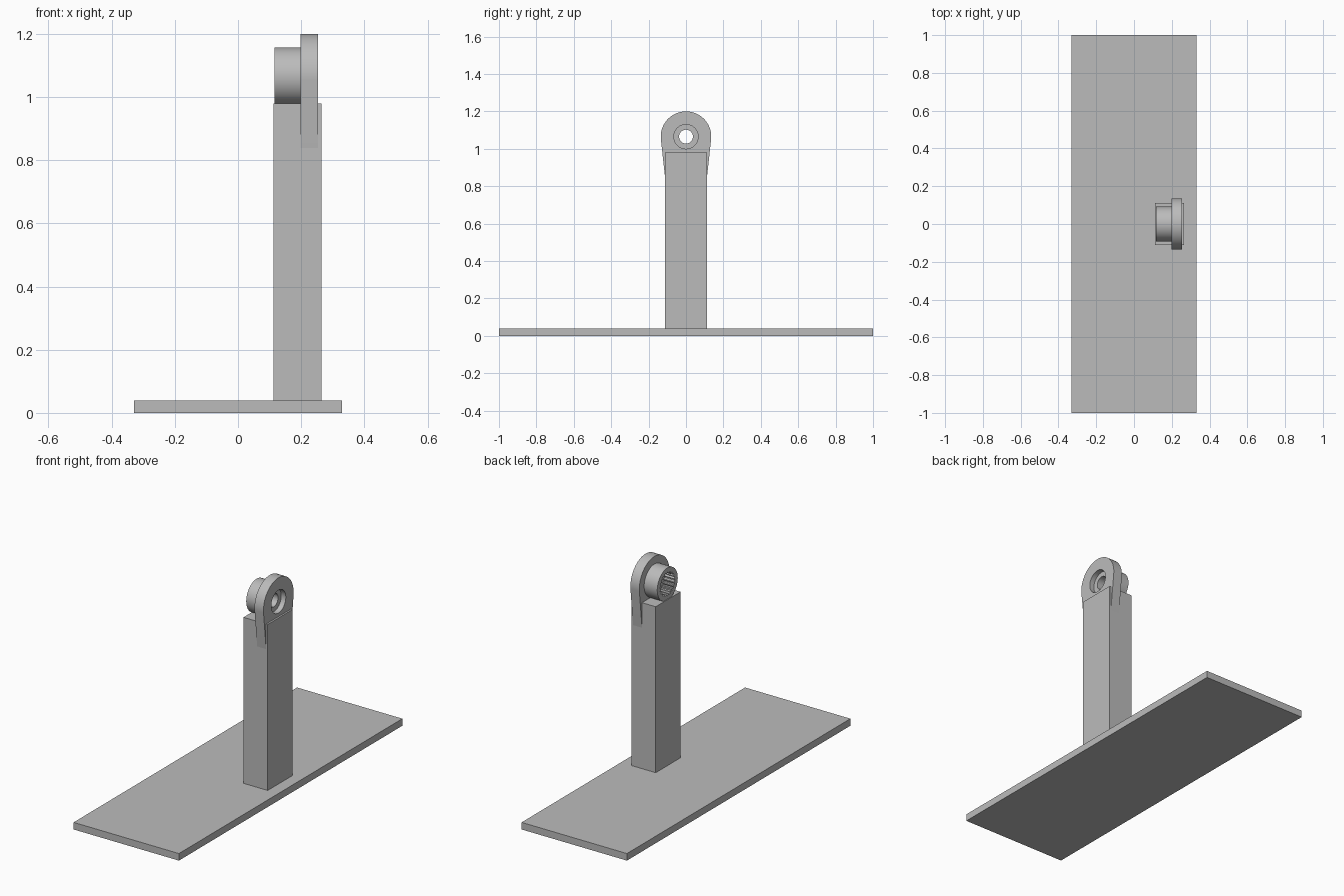
import bpy
import bmesh
from math import sin, cos, pi, radians

default_cube = bpy.data.objects.get("Cube")
if default_cube:
    bpy.data.objects.remove(default_cube, do_unlink=True)

grey = bpy.data.materials.new("plain grey")
grey.use_nodes = True
grey.diffuse_color = (0.5, 0.5, 0.5, 1)
grey.node_tree.nodes["Principled BSDF"].inputs["Base Color"].default_value = (0.5, 0.5, 0.5, 1)

AXIS_Z = 1.065  # height of the pivot axis


def prism(name, outline, x0, x1):
    """Extrude a (y, z) outline along x."""
    bm = bmesh.new()
    face = bm.faces.new([bm.verts.new((x0, y, z)) for y, z in outline])
    grown = bmesh.ops.extrude_face_region(bm, geom=[face])["geom"]
    bmesh.ops.translate(bm, vec=(x1 - x0, 0, 0),
                        verts=[v for v in grown if isinstance(v, bmesh.types.BMVert)])
    bmesh.ops.recalc_face_normals(bm, faces=bm.faces)
    mesh = bpy.data.meshes.new(name)
    bm.to_mesh(mesh)
    bm.free()
    mesh.materials.append(grey)
    obj = bpy.data.objects.new(name, mesh)
    bpy.context.collection.objects.link(obj)
    return obj


def arc(radius, start=0, end=2 * pi, count=64, closed=True):
    steps = count if closed else count - 1
    return [(radius * cos(start + (end - start) * i / steps),
             AXIS_Z + radius * sin(start + (end - start) * i / steps)) for i in range(count)]


def block(y, z0, z1):
    return [(-y, z0), (y, z0), (y, z1), (-y, z1)]


def activate(obj):
    bpy.ops.object.select_all(action="DESELECT")
    obj.select_set(True)
    bpy.context.view_layer.objects.active = obj


def cut(target, cutter):
    mod = target.modifiers.new("cut", "BOOLEAN")
    mod.operation = "DIFFERENCE"
    mod.solver = "EXACT"
    mod.object = cutter
    activate(target)
    bpy.ops.object.modifier_apply(modifier=mod.name)
    bpy.data.objects.remove(cutter, do_unlink=True)


# Base plate and upright post
prism("base_plate", block(1.0, 0, 0.04), -0.33, 0.33)
prism("post", block(0.111, 0.03, 0.98), 0.112, 0.264)

# Round-headed lug tapering into the post
tilt = radians(6)
lug = prism("pivot_lug",
            arc(0.135, -tilt, pi + tilt, 49, False) + [(-0.109, 0.82), (0.109, 0.82)],
            0.198, 0.254)
cut(lug, prism("through_hole", arc(0.037), 0.1, 0.3))
cut(lug, prism("counterbore", arc(0.065), 0.225, 0.3))

# Barrel with a toothed socket
barrel = prism("socket_barrel", arc(0.092), 0.116, 0.199)
teeth = 20
socket = []
for i in range(teeth * 4):
    radius = 0.067 if i % 4 < 2 else 0.058
    angle = 2 * pi * i / (teeth * 4)
    socket.append((radius * cos(angle), AXIS_Z + radius * sin(angle)))
cut(barrel, prism("toothed_cutter", socket, 0.05, 0.18))
cut(barrel, prism("barrel_hole", arc(0.037), 0.05, 0.3))

for part in (lug, barrel):
    activate(part)
    bpy.ops.object.shade_smooth_by_angle(angle=radians(30))
